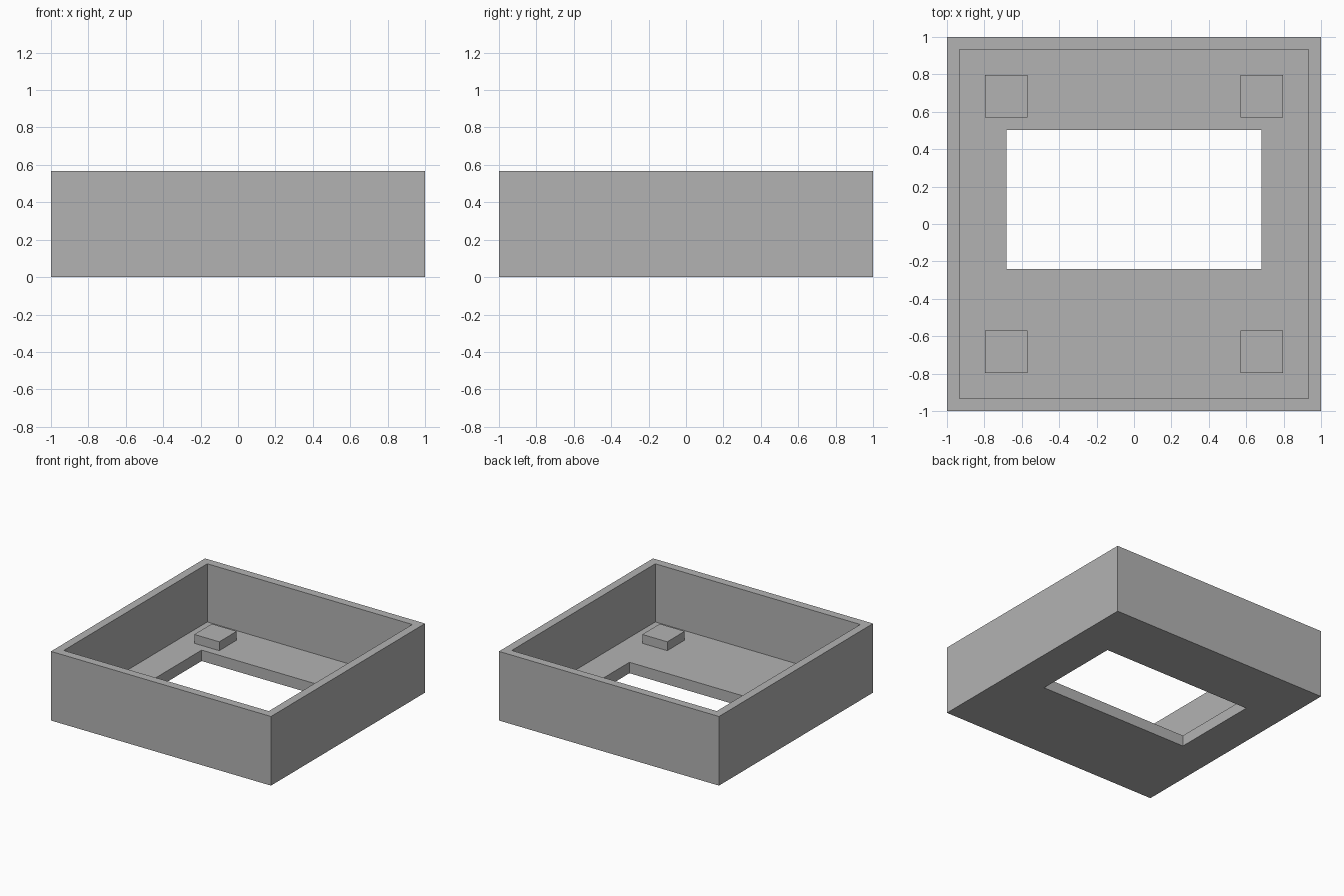
import bpy
import bmesh

old = bpy.data.objects.get("Cube")
if old:
    bpy.data.objects.remove(old, do_unlink=True)

# Single plain grey material
grey = bpy.data.materials.new("plain grey")
grey.use_nodes = True
colour = (0.45, 0.45, 0.45, 1)
grey.diffuse_color = colour
grey.node_tree.nodes["Principled BSDF"].inputs["Base Color"].default_value = colour

HEIGHT, FLOOR, PAD_TOP = 0.568, 0.09, 0.163
OUTER = (-1, 1, -1, 1)
INNER = (-0.932, 0.932, -0.932, 0.932)
WINDOW = (-0.682, 0.682, -0.24, 0.502)


def finish(bm, name):
    bmesh.ops.recalc_face_normals(bm, faces=bm.faces)
    mesh = bpy.data.meshes.new(name)
    bm.to_mesh(mesh)
    bm.free()
    mesh.materials.append(grey)
    obj = bpy.data.objects.new(name, mesh)
    bpy.context.collection.objects.link(obj)
    return obj


def ring(bm, rect, z):
    x0, x1, y0, y1 = rect
    return [bm.verts.new((x, y, z)) for x, y in ((x0, y0), (x1, y0), (x1, y1), (x0, y1))]


# Open tray: a closed chain of rectangular rings, from outside wall to window edge
bm = bmesh.new()
rings = [ring(bm, rect, z) for rect, z in (
    (OUTER, 0), (OUTER, HEIGHT), (INNER, HEIGHT),
    (INNER, FLOOR), (WINDOW, FLOOR), (WINDOW, 0))]
for i, a in enumerate(rings):
    b = rings[(i + 1) % len(rings)]
    for j in range(4):
        k = (j + 1) % 4
        bm.faces.new((a[j], a[k], b[k], b[j]))
finish(bm, "tray_body")

# Square mounting pads standing on the floor near each corner
for side, sx in (("right", -1), ("left", 1)):
    for end, sy in (("front", -1), ("back", 1)):
        bm = bmesh.new()
        bmesh.ops.create_cube(bm, size=1)
        bmesh.ops.scale(bm, vec=(0.227, 0.227, PAD_TOP - FLOOR), verts=bm.verts)
        pad = finish(bm, f"{end}_{side}_mounting_pad")
        pad.location = (sx * 0.682, sy * 0.682, (PAD_TOP + FLOOR) / 2)
